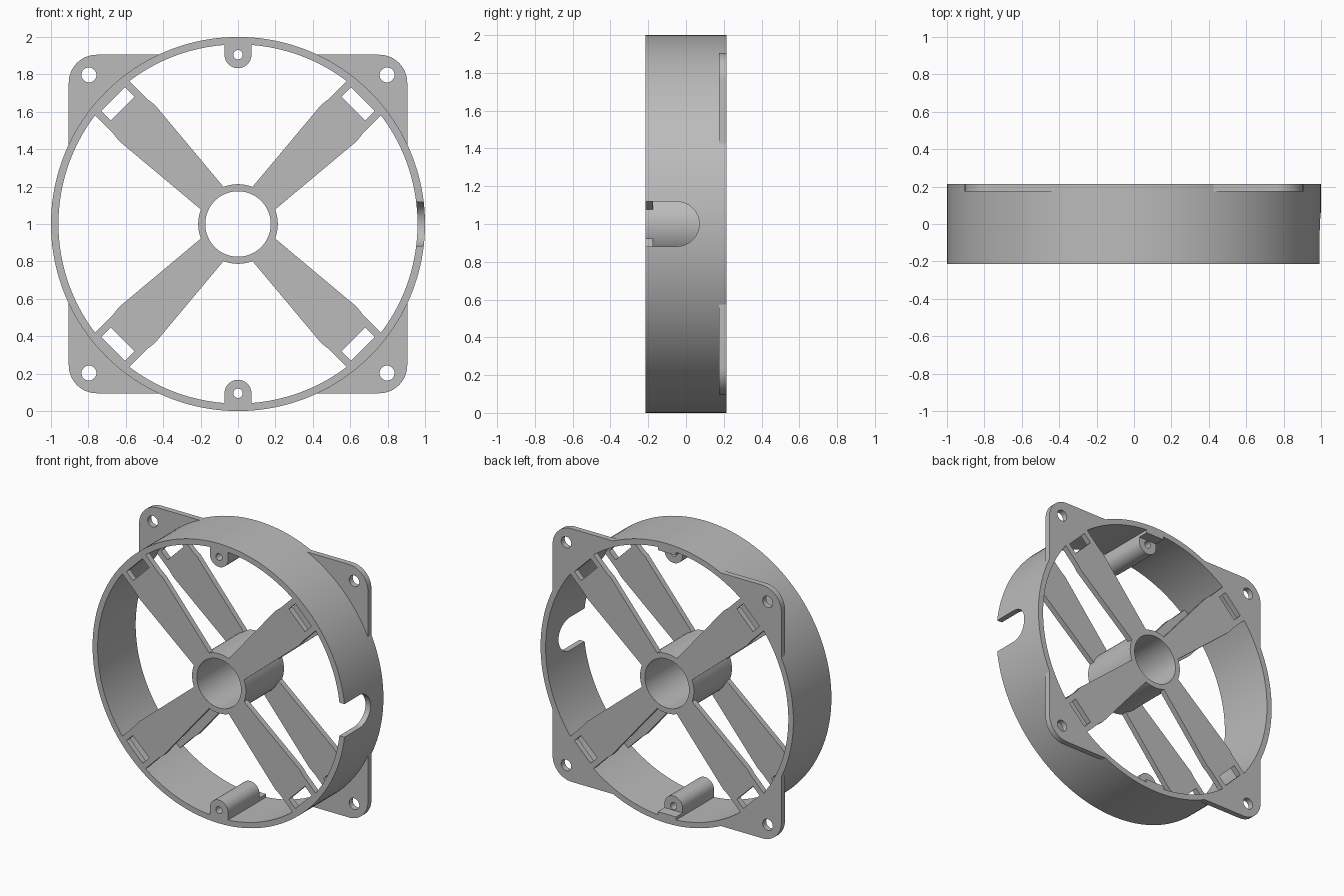
import bpy, bmesh
from math import sin, cos, pi, radians, acos
from mathutils import Matrix

cube = bpy.data.objects.get("Cube")
if cube:
    bpy.data.objects.remove(cube, do_unlink=True)

FRONT, BACK = -0.215, 0.215
SHEET = 0.04            # thickness of spokes and mounting corners
MID = 1.0               # height of the fan axis

grey = bpy.data.materials.new("plain grey")
grey.use_nodes = True
colour = (0.5, 0.5, 0.5, 1)
grey.diffuse_color = colour
grey.node_tree.nodes["Principled BSDF"].inputs["Base Color"].default_value = colour


def arc(cx, cz, r, start, end, n):
    """Points on an arc, angles in degrees."""
    return [(cx + r * cos(radians(start + (end - start) * i / n)),
             cz + r * sin(radians(start + (end - start) * i / n)))
            for i in range(n + 1)]


def circle(cx, cz, r, n):
    return arc(cx, cz, r, 0, 360, n)[:-1]


def extrude(name, loops, y0, y1, turn=0):
    """Extrude outlines (first outer, then holes) along y, turned about the axis."""
    curve = bpy.data.curves.new(name, "CURVE")
    curve.dimensions = "2D"
    curve.fill_mode = "BOTH"
    curve.extrude = (y1 - y0) / 2
    for loop in loops:
        spline = curve.splines.new("POLY")
        spline.points.add(len(loop) - 1)
        for point, (x, z) in zip(spline.points, loop):
            point.co = (x, z, 0, 1)
        spline.use_cyclic_u = True
    temp = bpy.data.objects.new(name + " outline", curve)
    bpy.context.collection.objects.link(temp)
    graph = bpy.context.evaluated_depsgraph_get()
    mesh = bpy.data.meshes.new_from_object(temp.evaluated_get(graph))
    bpy.data.objects.remove(temp, do_unlink=True)
    bpy.data.curves.remove(curve)

    place = (Matrix.Translation((0, (y0 + y1) / 2, MID))
             @ Matrix.Rotation(pi / 2, 4, "X")
             @ Matrix.Rotation(radians(turn), 4, "Z"))
    bm = bmesh.new()
    bm.from_mesh(mesh)
    bmesh.ops.remove_doubles(bm, verts=bm.verts, dist=0.00005)
    bmesh.ops.transform(bm, matrix=place, verts=bm.verts)
    bmesh.ops.recalc_face_normals(bm, faces=bm.faces)
    bm.to_mesh(mesh)
    bm.free()
    mesh.materials.clear()
    mesh.materials.append(grey)
    obj = bpy.data.objects.new(name, mesh)
    bpy.context.collection.objects.link(obj)
    return obj


def activate(obj):
    bpy.ops.object.select_all(action="DESELECT")
    obj.select_set(True)
    bpy.context.view_layer.objects.active = obj


parts = []

# Outer ring with a cable notch on the left side
ring = extrude("outer_ring", [circle(0, 0, 1, 160), circle(0, 0, 0.96, 160)], FRONT, BACK)
parts.append(ring)
bm = bmesh.new()
notch = [(-0.4, -0.118)] + arc(-0.048, 0, 0.118, -90, 90, 24) + [(-0.4, 0.118)]
face = bm.faces.new([bm.verts.new((0.85, y, MID + z)) for y, z in notch])
side = bmesh.ops.extrude_face_region(bm, geom=[face])["geom"]
bmesh.ops.translate(bm, vec=(0.3, 0, 0),
                    verts=[v for v in side if isinstance(v, bmesh.types.BMVert)])
bmesh.ops.recalc_face_normals(bm, faces=bm.faces)
cutter_mesh = bpy.data.meshes.new("notch_cutter")
bm.to_mesh(cutter_mesh)
bm.free()
cutter_mesh.materials.append(grey)
cutter = bpy.data.objects.new("notch_cutter", cutter_mesh)
cutter.hide_render = True
bpy.context.collection.objects.link(cutter)
cut = ring.modifiers.new("cable notch", "BOOLEAN")
cut.operation = "DIFFERENCE"
cut.solver = "EXACT"
cut.object = cutter
activate(ring)
bpy.ops.object.modifier_apply(modifier=cut.name)
bpy.data.objects.remove(cutter, do_unlink=True)

# Open hub tube
parts.append(extrude("hub", [circle(0, 0, 0.213, 64), circle(0, 0, 0.175, 64)], FRONT, BACK))

# Tapered, slotted spokes in a front and a back layer
half = [(0.19, 0.085), (0.764, 0.136), (0.81, 0.13), (0.958, 0.13)]
spoke = [(x, -z) for x, z in half] + [(0.968, 0)] + half[::-1]
slot = [(0.872, -0.09), (0.945, -0.09), (0.945, 0.09), (0.872, 0.09)]
for layer, y in (("front", FRONT), ("back", BACK - SHEET)):
    for k in range(4):
        parts.append(extrude(f"{layer}_spoke_{k + 1}", [spoke, slot], y, y + SHEET, 45 + 90 * k))

# Rounded mounting corners with screw holes
reach, inner = 0.905, 0.98
a = math_angle = acos(reach / inner) * 180 / pi
corner = arc(0.755, 0.755, 0.15, 0, 90, 16) + arc(0, 0, inner, 90 - a, a, 24)
for k in range(4):
    parts.append(extrude(f"mounting_corner_{k + 1}", [corner, circle(0.797, 0.797, 0.04, 32)],
                         BACK - SHEET, BACK, 90 * k))

# Screw bosses at top and bottom, each with a short ledge behind
boss = arc(0, 0.905, 0.072, 180, 360, 24) + [(0.072, 0.97), (-0.072, 0.97)]
ledge = [(-0.072, 0.935), (0.072, 0.935), (0.072, 0.97), (-0.072, 0.97)]
for label, turn in (("top", 0), ("bottom", 180)):
    parts.append(extrude(f"{label}_boss", [boss, circle(0, 0.905, 0.025, 24)], FRONT, 0.14, turn))
    parts.append(extrude(f"{label}_ledge", [ledge], 0.14, BACK, turn))

for part in parts:
    activate(part)
    bpy.ops.object.shade_smooth_by_angle(angle=radians(30))
